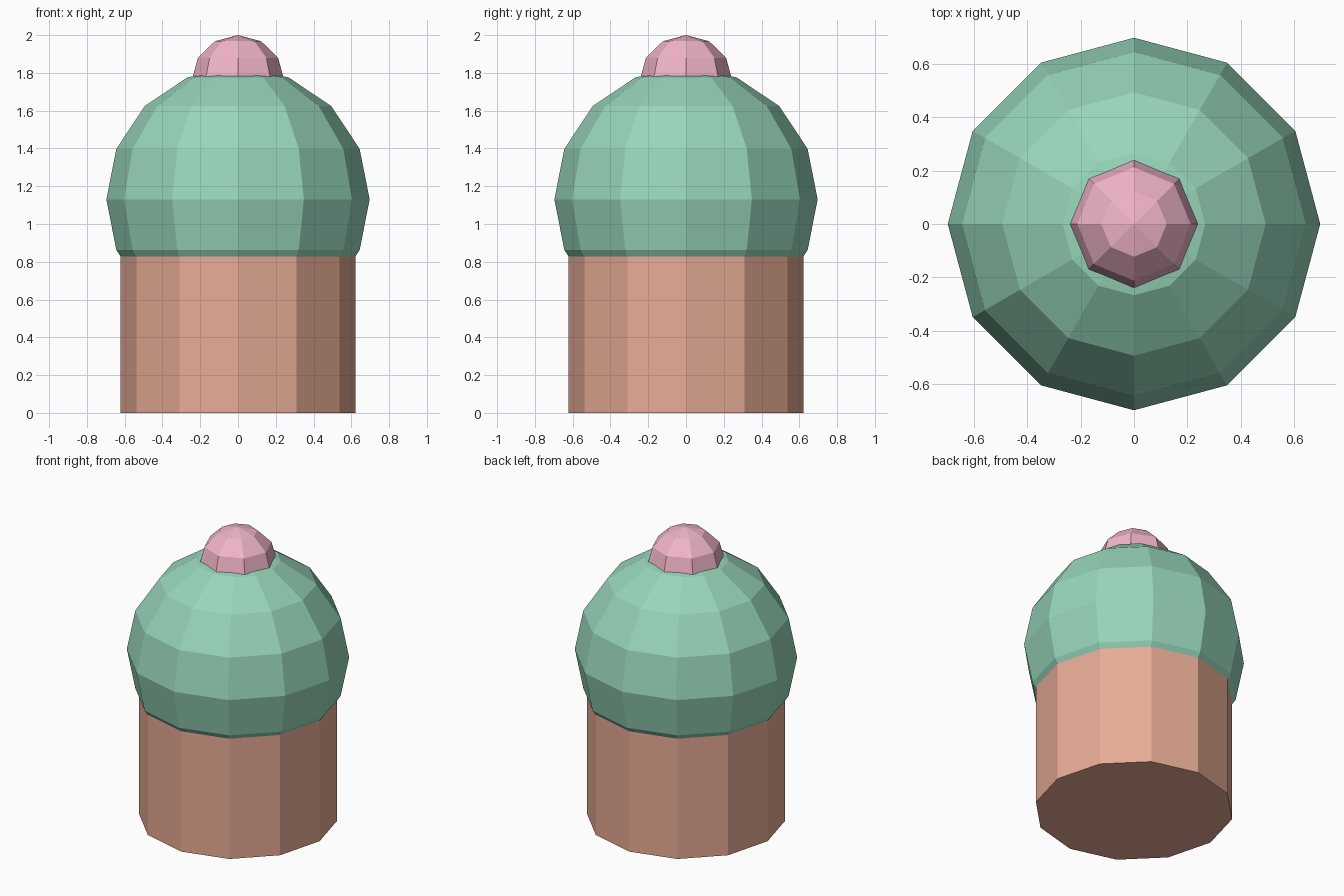
import bpy

if "Cube" in bpy.data.objects:
    bpy.data.objects.remove(bpy.data.objects["Cube"])


def finish(name, color):
    """Name the active object, keep it flat shaded and colour it."""
    obj = bpy.context.object
    obj.name = name
    mat = bpy.data.materials.new(name + "_material")
    mat.diffuse_color = (*color, 1)
    mat.use_nodes = True
    mat.node_tree.nodes["Principled BSDF"].inputs["Base Color"].default_value = mat.diffuse_color
    obj.data.materials.append(mat)
    return obj


def ball(name, segments, rings, radius, height, z, color):
    """Low-poly ball with its own half-height."""
    bpy.ops.mesh.primitive_uv_sphere_add(
        segments=segments, ring_count=rings, radius=1, location=(0, 0, z))
    obj = finish(name, color)
    for v in obj.data.vertices:
        v.co.x *= radius
        v.co.y *= radius
        v.co.z *= height


# Twelve-sided cup standing on the ground, its top sunk into the dome
BASE_HEIGHT = 0.88
bpy.ops.mesh.primitive_cylinder_add(
    vertices=12, radius=0.622, depth=BASE_HEIGHT, location=(0, 0, BASE_HEIGHT / 2))
finish("base", (0.80, 0.41, 0.30))

# Round dome overhanging the cup
ball("dome", 12, 8, 0.697, 0.70, 1.13, (0.31, 0.67, 0.49))

# Small knob on top, lower half sunk into the dome
ball("knob", 8, 6, 0.245, 0.24, 1.76, (0.88, 0.46, 0.58))
